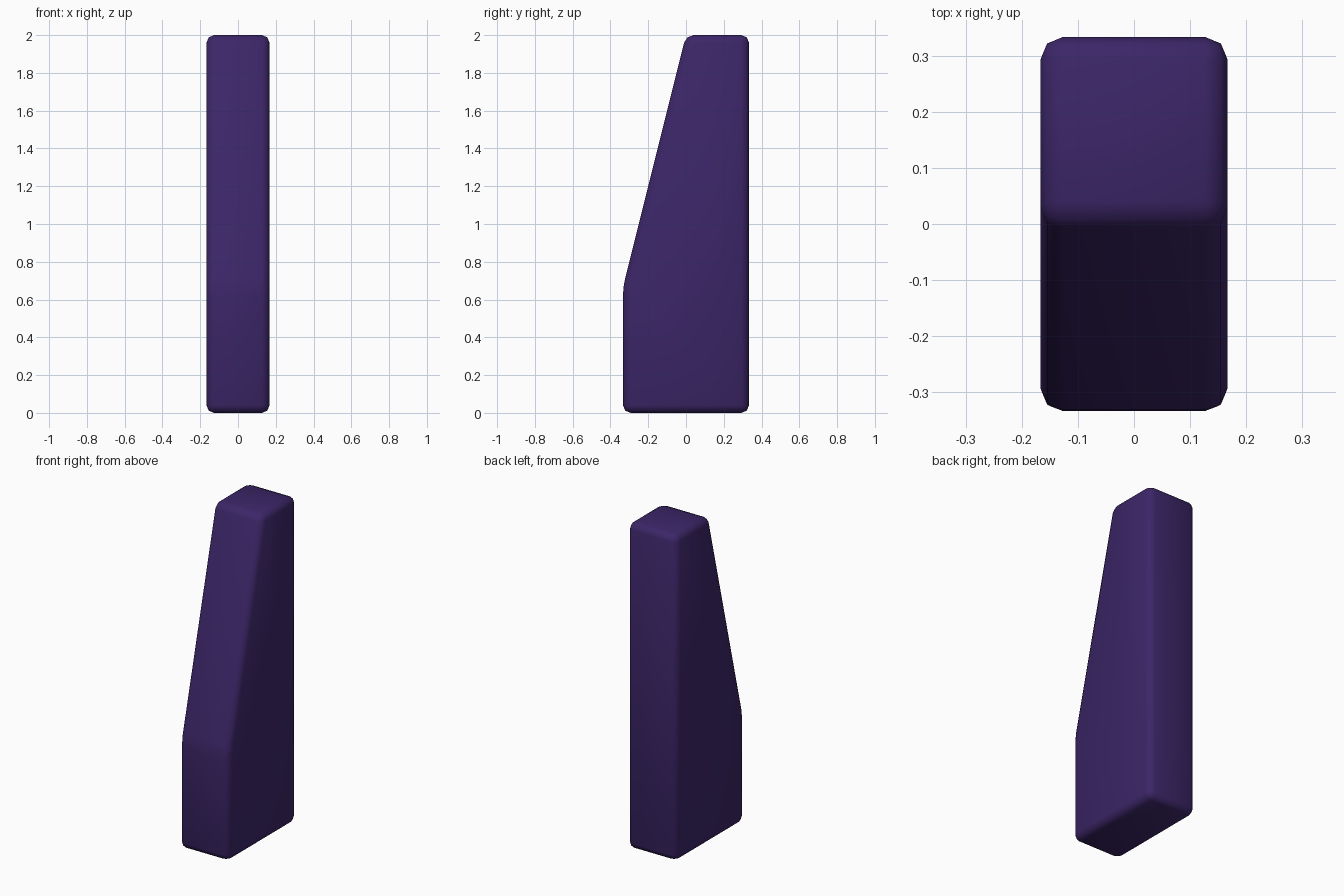
import bpy
import bmesh

cube = bpy.data.objects.get("Cube")
if cube:
    bpy.data.objects.remove(cube, do_unlink=True)

# Dark purple finish
purple = bpy.data.materials.new("dark_purple")
purple.use_nodes = True
colour = (0.045, 0.019, 0.138, 1)
purple.diffuse_color = colour
shader = purple.node_tree.nodes["Principled BSDF"]
shader.inputs["Base Color"].default_value = colour
shader.inputs["Roughness"].default_value = 0.8

# Side profile (y, z): upright back, flat top, sloping upper front
half_width = 1 / 6
profile = [(-1 / 3, 0), (1 / 3, 0), (1 / 3, 2), (0, 2), (-1 / 3, 2 / 3)]

# Extrude the profile across the width
bm = bmesh.new()
side = bm.faces.new([bm.verts.new((-half_width, y, z)) for y, z in profile])
extruded = bmesh.ops.extrude_face_region(bm, geom=[side])
moved = [v for v in extruded["geom"] if isinstance(v, bmesh.types.BMVert)]
bmesh.ops.translate(bm, verts=moved, vec=(2 * half_width, 0, 0))
bmesh.ops.recalc_face_normals(bm, faces=bm.faces)

# Round every edge
bmesh.ops.bevel(bm, geom=bm.edges[:], offset=0.04, offset_type="OFFSET",
                segments=2, profile=0.5, affect="EDGES", clamp_overlap=True)
bmesh.ops.recalc_face_normals(bm, faces=bm.faces)

mesh = bpy.data.meshes.new("tapered_block")
bm.to_mesh(mesh)
bm.free()
mesh.materials.append(purple)
mesh.shade_smooth()
block = bpy.data.objects.new("tapered_block", mesh)
bpy.context.collection.objects.link(block)
